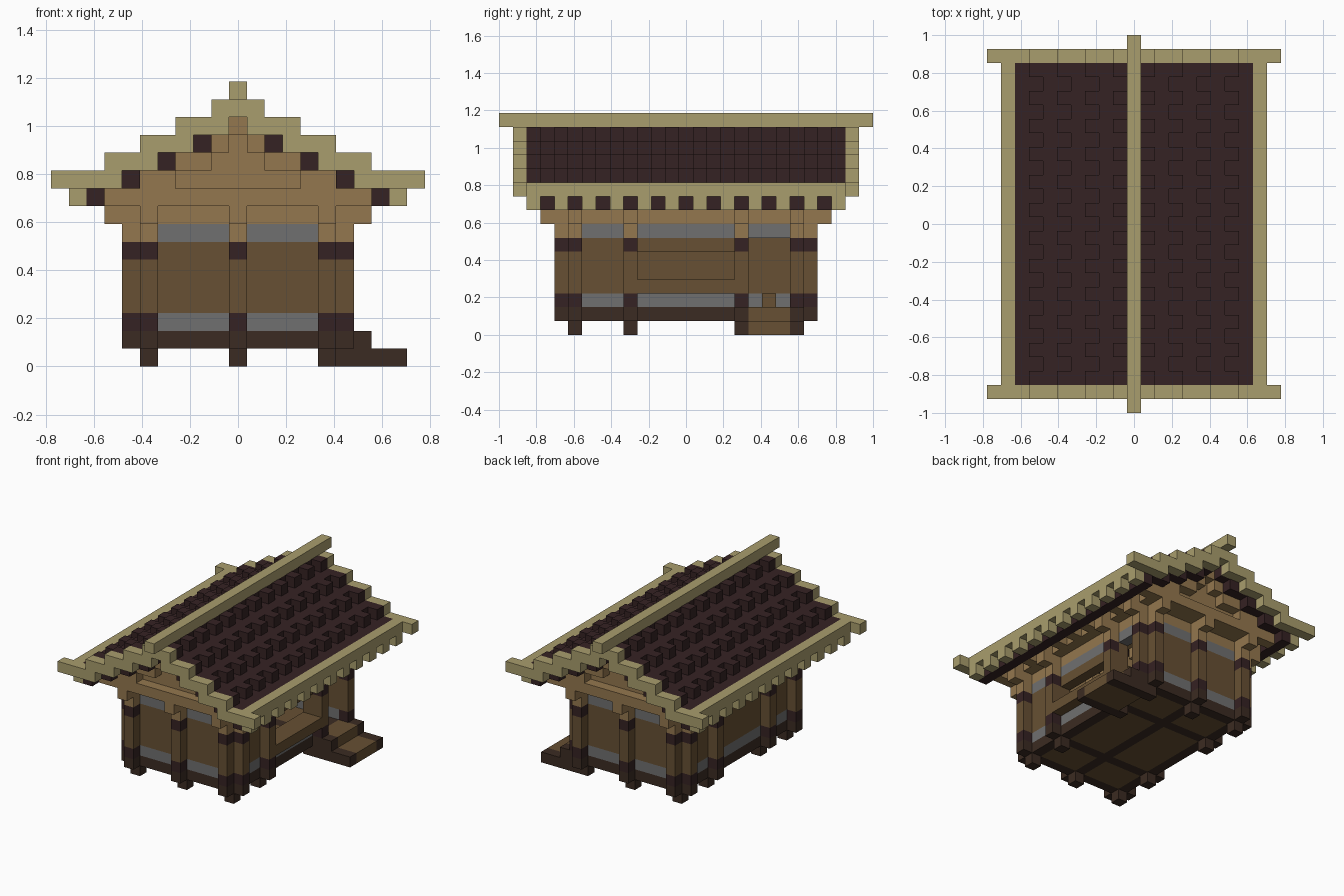
import bpy, bmesh
from mathutils import Matrix, Vector

if "Cube" in bpy.data.objects:
    bpy.data.objects.remove(bpy.data.objects["Cube"])

U = 2 / 27  # edge of one block


def material(name, rgb):
    m = bpy.data.materials.new(name)
    lin = [((c / 255 + 0.055) / 1.055) ** 2.4 for c in rgb]
    m.diffuse_color = (*lin, 1)
    m.use_nodes = True
    m.node_tree.nodes["Principled BSDF"].inputs["Base Color"].default_value = m.diffuse_color
    return m


TAN = material("pale wood", (169, 157, 109))
ROOF = material("dark shingle", (53, 34, 35))
OAK = material("light brown wood", (148, 119, 78))
WALL = material("brown planks", (103, 80, 51))
BASE = material("dark brown wood", (59, 43, 34))
GREY = material("grey plaster", (112, 112, 112))


def blocks(name, mat, boxes):
    """One object from inclusive block ranges (x0, x1, y0, y1, z0, z1)."""
    bm = bmesh.new()
    for x0, x1, y0, y1, z0, z1 in boxes:
        size = Vector((x1 - x0 + 1, y1 - y0 + 1, z1 - z0 + 1)) * U
        mid = Vector(((x0 + x1) / 2, (y0 + y1) / 2, (z0 + z1 + 1) / 2)) * U
        bmesh.ops.create_cube(bm, size=1,
                              matrix=Matrix.Translation(mid) @ Matrix.Diagonal((*size, 1)))
    me = bpy.data.meshes.new(name)
    bm.to_mesh(me)
    bm.free()
    me.materials.append(mat)
    ob = bpy.data.objects.new(name, me)
    bpy.context.collection.objects.link(ob)
    return ob


def flip_x(boxes):
    return boxes + [(-b[1], -b[0], *b[2:]) for b in boxes]


def flip_y(boxes):
    return boxes + [(b[0], b[1], -b[3], -b[2], b[4], b[5]) for b in boxes]


# Feet, floor frame and floor panels
feet = [(x, x, y, y) for x in (-5, 0, 5) for y in (-8, 8)]
feet += [(x, x, y, y) for x in (-5, 5) for y in (-4, 4)]
blocks("feet", BASE, [(*f, 0, 0) for f in feet])
blocks("floor_frame", BASE,
       [(-5, 5, y, y, 1, 1) for y in (-8, -4, 4, 8)] +
       [(x, x, y - 1, y + 1, 1, 1) for x in (-5, 0, 5) for y in (-6, 6)] +
       [(x, x, -3, 3, 1, 1) for x in (-5, 0, 5)])
blocks("floor_panels", WALL,
       flip_x([(1, 4, -7, -5, 1, 1), (1, 4, -3, 3, 1, 1), (1, 4, 5, 7, 1, 1)]))

# Outer posts, banded by height
posts = [(x, x, y, y) for x in (-5, 0, 5) for y in (-9, 9)]
posts += [(x, x, y, y) for x in (-6, 6) for y in (-8, -4, 4, 8)]
for label, mat, z0, z1 in (("post_base", BASE, 1, 1), ("post_lower_band", ROOF, 2, 2),
                           ("post_shaft", WALL, 3, 5), ("post_upper_band", ROOF, 6, 6),
                           ("post_top", OAK, 7, 8)):
    blocks(label, mat, [(*p, z0, z1) for p in posts])

# Walls, with a doorway and a wide window on the +x side
ends = [(-5, 5, -8, -8), (-5, 5, 8, 8)]
left = [(-5, -5, -7, 7)]
right = [(5, 5, -7, 4)]
blocks("lower_plaster", GREY, [(*w, 2, 2) for w in ends + left + right])
blocks("plank_walls", WALL,
       [(*w, 3, 6) for w in ends + left] +
       [(5, 5, -7, -4, 3, 6), (5, 5, 4, 4, 3, 6), (5, 5, -3, 3, 3, 3), (5, 5, -3, 3, 6, 6)])
blocks("upper_plaster", GREY, [(*w, 7, 7) for w in ends + left + [(5, 5, -7, 7)]])
blocks("window_ledge", WALL, [(6, 6, -3, 3, 3, 3)])
blocks("stool", WALL, [(-4, -4, 6, 6, 2, 2)])

# Steps up to the doorway
blocks("stair_sides", BASE,
       [b for y in (4, 8) for b in ((6, 9, y, y, 0, 0), (7, 7, y, y, 1, 1))])
blocks("stair_treads", WALL, [(6, 9, 5, 7, 0, 0), (6, 7, 5, 7, 1, 1)])

# Top plate with bracket arms over the posts
blocks("top_plate", OAK,
       [(*w, 8, 8) for w in ends + left + [(5, 5, -7, 7)]])
blocks("bracket_arms", OAK,
       flip_y([(x, x, 10, 10, 8, 8) for x in (-5, 0, 5)]) +
       flip_x([(7, 7, y, y, 8, 8) for y in (-8, -4, 4, 8)]))

# Gable panels and the beams in front of them
blocks("gable_beams", OAK, flip_y([(-5, 5, 10, 10, 9, 9)]))
blocks("gable_panels", OAK,
       flip_y([(-5, 5, 9, 9, 9, 10), (-3, 3, 9, 9, 11, 11),
               (-1, 1, 9, 9, 12, 12), (0, 0, 9, 10, 13, 13)]))

# Stepped rafters under the shingles
rafters = []
for y in range(-10, 11, 2):
    rafters += [(7, 7, y, y, 9, 9), (4, 5, y, y, 10, 10),
                (2, 3, y, y, 11, 11), (1, 1, y, y, 12, 12)]
blocks("rafters", OAK, flip_x(rafters))
blocks("side_purlins", OAK, flip_x([(6, 6, -10, 10, 9, 9)]))

# Roof: stepped base layer, full courses, and alternating raised shingles
base = {1: 13, 2: 12, 3: 12, 4: 11, 5: 11, 6: 10, 7: 10, 8: 9}
shell, shingles = [], []
for x, z in base.items():
    if x % 2 == 0:
        shell.append((x, x, -11, 11, z, z + 1))
    else:
        shell.append((x, x, -11, 11, z, z))
        shingles += [(x, x, y, y, z + 1, z + 1) for y in range(-11, 12, 2)]
blocks("roof_shell", ROOF, flip_x(shell) + [(0, 0, -11, 11, 14, 14)])
blocks("raised_shingles", ROOF, flip_x(shingles))

# Pale trim: ridge, stepped gable boards, eaves with blocks below
blocks("ridge_beam", TAN, [(0, 0, -13, 13, 15, 15)])
blocks("gable_boards", TAN,
       flip_y([(-1, 1, 12, 12, 14, 14)]) +
       flip_y(flip_x([(1, 3, 12, 12, 13, 13), (3, 5, 12, 12, 12, 12),
                      (5, 7, 12, 12, 11, 11), (7, 10, 12, 12, 10, 10)])))
blocks("eave_beams", TAN, flip_x([(9, 9, -11, 11, 10, 10)]))
blocks("eave_blocks", TAN, flip_x([(9, 9, y, y, 9, 9) for y in range(-11, 12, 2)]))
